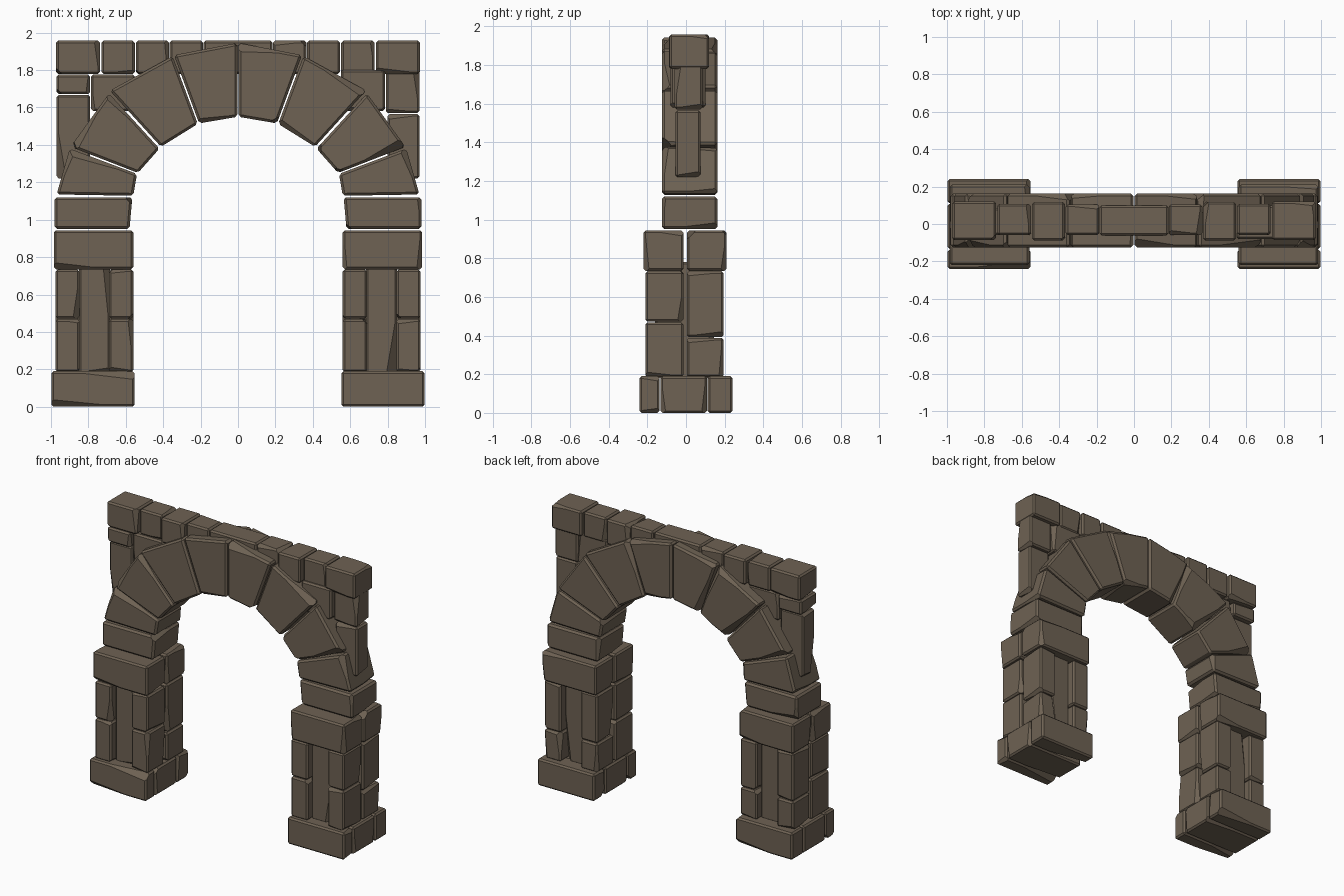
import bpy, bmesh, random
from mathutils import Vector

if "Cube" in bpy.data.objects:
    bpy.data.objects.remove(bpy.data.objects["Cube"])

random.seed(4)
mat = bpy.data.materials.new("brown_stone")
mat.diffuse_color = (0.156, 0.122, 0.087, 1)
mat.use_nodes = True
mat.node_tree.nodes["Principled BSDF"].inputs["Base Color"].default_value = mat.diffuse_color


def stone(name, pts, y0, y1, bevel=0.011, chips=3):
    """Extrude an x-z outline from y0 to y1, bevel it and knock chips off its edges."""
    bm = bmesh.new()
    face = bm.faces.new([bm.verts.new((x, y0, z)) for x, z in pts])
    ext = bmesh.ops.extrude_face_region(bm, geom=[face])
    for v in ext["geom"]:
        if isinstance(v, bmesh.types.BMVert):
            v.co.y = y1
    bmesh.ops.recalc_face_normals(bm, faces=bm.faces[:])
    # remember where chips go before bevelling
    cuts = []
    for e in random.sample(bm.edges[:], chips):
        n = (e.link_faces[0].normal + e.link_faces[1].normal).normalized()
        a, b = e.verts[0].co.copy(), e.verts[1].co.copy()
        along = (b - a).normalized()
        tilt = random.choice((-1, 1)) * random.uniform(0.05, 0.12)
        p = a.lerp(b, random.uniform(0.35, 0.65)) - n * random.uniform(0.008, 0.013)
        cuts.append((p, (n + along * tilt).normalized()))
    bmesh.ops.bevel(bm, geom=bm.edges[:], offset=bevel, segments=1,
                    affect='EDGES', profile=0.5)
    for p, n in cuts:
        bmesh.ops.bisect_plane(bm, geom=bm.verts[:] + bm.edges[:] + bm.faces[:],
                               plane_co=p, plane_no=n, clear_outer=True)
        rim = [e for e in bm.edges if e.is_boundary]
        if rim:
            bmesh.ops.holes_fill(bm, edges=rim, sides=0)
    bmesh.ops.recalc_face_normals(bm, faces=bm.faces[:])
    me = bpy.data.meshes.new(name)
    bm.to_mesh(me)
    bm.free()
    me.materials.append(mat)
    ob = bpy.data.objects.new(name, me)
    bpy.context.collection.objects.link(ob)
    return ob


def block(name, s, x0, x1, y0, y1, z0, z1, **kw):
    """Box stone; s = -1 / 1 puts it on the left / right."""
    return stone(name, [(s * x0, z0), (s * x1, z0), (s * x1, z1), (s * x0, z1)], y0, y1, **kw)


# Arch stones of one half, listed from the springing to the crown
ARCH = [
    [(0.98, 0.95), (0.98, 1.12), (0.565, 1.12), (0.58, 0.95)],
    [(0.97, 1.135), (0.90, 1.38), (0.54, 1.245), (0.56, 1.128)],
    [(0.895, 1.39), (0.69, 1.675), (0.42, 1.38), (0.535, 1.25)],
    [(0.685, 1.69), (0.35, 1.875), (0.215, 1.512), (0.412, 1.39)],
    [(0.342, 1.88), (0.003, 1.945), (0.003, 1.55), (0.208, 1.515)],
]

for s, side in ((-1, "left"), (1, "right")):
    # plinth: three bars side by side
    for y0, y1 in ((-0.24, -0.137), (-0.133, 0.108), (0.112, 0.24)):
        block(f"{side}_plinth", s, 0.553, 0.998, y0, y1, 0.0, 0.19)

    # pillar: four corner stacks around a recessed core
    for x0, x1 in ((0.56, 0.69), (0.847, 0.975)):
        for y0, y1, zs in ((-0.21, -0.013, 0.47), (0.005, 0.195, 0.39)):
            block(f"{side}_pillar_stone", s, x0, x1, y0, y1, 0.185, zs - 0.002, chips=4)
            block(f"{side}_pillar_stone", s, x0, x1, y0, y1, zs + 0.002, 0.733, chips=4)
    block(f"{side}_pillar_core", s, 0.685, 0.85, -0.16, 0.145, 0.18, 0.78)

    # capital: front and back slabs
    for y0, y1 in ((-0.22, -0.013), (0.005, 0.21)):
        block(f"{side}_capital", s, 0.56, 0.985, y0, y1, 0.735, 0.943, chips=4)

    # arch ring
    for pts in ARCH:
        stone(f"{side}_arch_stone", [(s * x, z) for x, z in pts], -0.125, 0.162,
              bevel=0.013, chips=4)

    # top course
    for x0, x1, y0, y1 in ((0.737, 0.972, -0.085, 0.12), (0.552, 0.73, -0.06, 0.108),
                           (0.37, 0.545, -0.088, 0.118), (0.187, 0.365, -0.06, 0.105)):
        block(f"{side}_top_stone", s, x0, x1, y0, y1, 1.78, 1.957)

# crown stone of the top course
block("centre_top_stone", 1, -0.184, 0.184, -0.062, 0.1, 1.78, 1.957)

# spandrel infill, different on each side
block("left_spandrel_stone", -1, 0.79, 0.97, -0.08, 0.10, 1.672, 1.775)
block("left_spandrel_stone", -1, 0.55, 0.785, -0.06, 0.085, 1.58, 1.775)
block("left_spandrel_stone", -1, 0.79, 0.97, -0.055, 0.075, 1.22, 1.667)
block("right_spandrel_stone", 1, 0.55, 0.785, -0.08, 0.10, 1.58, 1.80)
block("right_spandrel_stone", 1, 0.79, 0.97, -0.06, 0.085, 1.57, 1.805)
block("right_spandrel_stone", 1, 0.80, 0.97, -0.055, 0.075, 1.22, 1.565)
